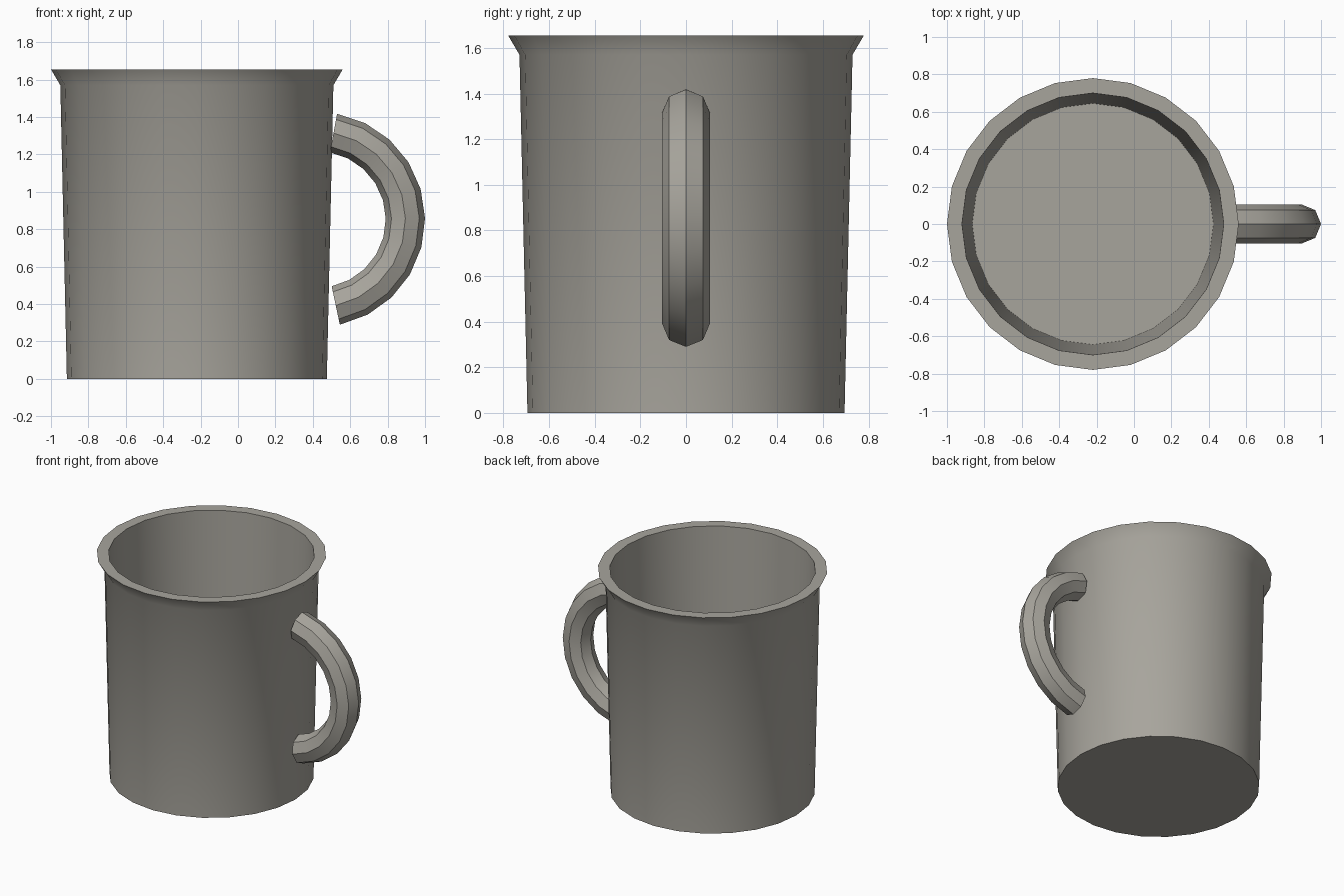
import bpy, bmesh, math

if "Cube" in bpy.data.objects:
    bpy.data.objects.remove(bpy.data.objects["Cube"])

clay = bpy.data.materials.new("warm_grey")
clay.diffuse_color = (0.39, 0.375, 0.335, 1)
clay.use_nodes = True
clay.node_tree.nodes["Principled BSDF"].inputs["Base Color"].default_value = clay.diffuse_color


def loft(name, rings):
    """Skin a list of vertex rings and cap both ends."""
    bm = bmesh.new()
    loops = [[bm.verts.new(p) for p in ring] for ring in rings]
    n = len(loops[0])
    for a, b in zip(loops, loops[1:]):
        for i in range(n):
            j = (i + 1) % n
            bm.faces.new((a[i], a[j], b[j], b[i]))
    bm.faces.new(loops[0])
    bm.faces.new(loops[-1])
    bmesh.ops.recalc_face_normals(bm, faces=bm.faces)
    mesh = bpy.data.meshes.new(name)
    bm.to_mesh(mesh)
    bm.free()
    mesh.materials.append(clay)
    ob = bpy.data.objects.new(name, mesh)
    bpy.context.collection.objects.link(ob)
    bpy.ops.object.select_all(action='DESELECT')
    ob.select_set(True)
    bpy.context.view_layer.objects.active = ob
    bpy.ops.object.shade_smooth_by_angle(angle=math.radians(40))
    return ob


# Cup: outside wall, flared rim, inside wall down to the floor
profile = [(0.695, 0), (0.73, 1.57), (0.78, 1.655), (0.70, 1.655), (0.645, 0.06)]
SIDES = 24
loft("cup_body", [[(-0.22 + r * math.cos(i * math.tau / SIDES),
                    r * math.sin(i * math.tau / SIDES), z)
                   for i in range(SIDES)] for r, z in profile])

# Handle: octagonal section swept along an arc
CX, CZ, R, r, STEPS = 0.425, 0.852, 0.47, 0.105, 10
rings = []
for s in range(STEPS + 1):
    a = math.radians(79.5 - 157.5 * s / STEPS)
    ring = []
    for k in range(8):
        t = k * math.tau / 8
        d = R + r * math.cos(t)
        ring.append((CX + d * math.cos(a), r * math.sin(t), CZ + d * math.sin(a)))
    rings.append(ring)
loft("handle", rings)
